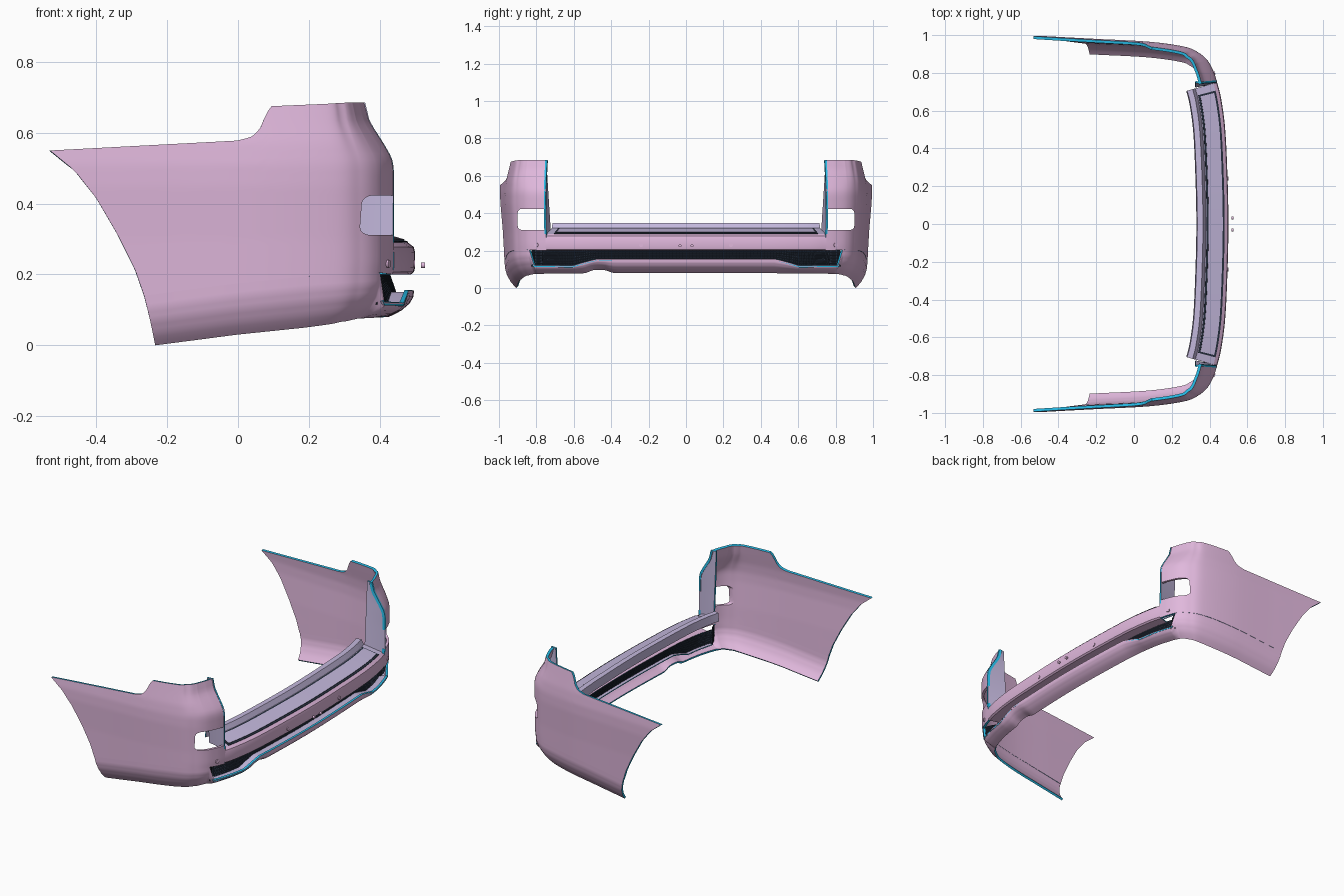
import bpy, math
from mathutils import Vector

if "Cube" in bpy.data.objects:
    bpy.data.objects.remove(bpy.data.objects["Cube"])

def material(name, rgb):
    m = bpy.data.materials.new(name)
    m.diffuse_color = (*rgb, 1)
    m.use_nodes = True
    m.node_tree.nodes["Principled BSDF"].inputs["Base Color"].default_value = m.diffuse_color
    return m

PINK = material("pink", (0.75, 0.48, 0.72))
LILAC = material("lilac", (0.55, 0.48, 0.72))
DARK = material("dark", (0.02, 0.03, 0.05))
BLUE = material("blue_edge", (0.02, 0.5, 0.8))

# Plan outline (x, y) from the middle of the bumper round to the wheel arch
PLAN = [(.50, 0), (.495, .25), (.483, .50), (.462, .66), (.44, .75), (.42, .81), (.39, .865),
        (.345, .905), (.27, .938), (.08, .965), (-.2, .98), (-.39, .99), (-.53, .998)]
N = len(PLAN) - 1

def interp(x, pts):
    if x <= pts[0][0]:
        return pts[0][1]
    for (a, p), (b, q) in zip(pts, pts[1:]):
        if x <= b:
            return p + (q - p) * (x - a) / (b - a)
    return pts[-1][1]

def knot(i):
    if i < 0:
        return Vector((PLAN[-i][0], -PLAN[-i][1]))
    if i > N:
        return 2 * Vector(PLAN[N]) - Vector(PLAN[N - 1])
    return Vector(PLAN[i])

def path(s):
    if s < 0:
        p = path(-s)
        return Vector((p.x, -p.y))
    i = min(int(s), N - 1)
    t = s - i
    a, b, c, d = (knot(i + k) for k in (-1, 0, 1, 2))
    return 0.5 * (2*b + (c - a)*t + (2*a - 5*b + 4*c - d)*t*t + (3*b - a - 3*c + d)*t**3)

def inset(s, z, rear, side=None):
    """Point on the plan outline moved inwards, at height z."""
    side = rear if side is None else side
    e = 0.01
    t = (path(min(s + e, N)) - path(s - e)).normalized()
    p = path(s)
    return Vector((p.x - t.y * rear, p.y + t.x * side, z))

def s_at_x(x):
    lo, hi = 4.0, float(N)
    for _ in range(30):
        mid = (lo + hi) / 2
        lo, hi = (mid, hi) if path(mid).x > x else (lo, mid)
    return lo

def finish(ob):
    bpy.ops.object.select_all(action='DESELECT')
    bpy.context.view_layer.objects.active = ob
    ob.select_set(True)
    bpy.ops.object.convert(target='MESH')
    bpy.ops.object.shade_smooth_by_angle(angle=math.radians(35))

def sheet(name, f, us, vs, mat, thick=0.0, cutter=None, mirror=False, ribs=0.0, rim=BLUE):
    """Grid surface f(u, v), thickened inwards with a coloured rim."""
    verts = [f(u, v) for u in us for v in vs]
    m = len(vs)
    faces = [(i*m + j, (i+1)*m + j, (i+1)*m + j+1, i*m + j+1)
             for i in range(len(us) - 1) for j in range(m - 1)]
    me = bpy.data.meshes.new(name)
    me.from_pydata(verts, [], faces)
    me.materials.append(mat)
    me.materials.append(rim)
    ob = bpy.data.objects.new(name, me)
    bpy.context.collection.objects.link(ob)
    if thick:
        mod = ob.modifiers.new("shell", 'SOLIDIFY')
        mod.thickness = thick
        mod.material_offset_rim = 1
    if cutter:
        mod = ob.modifiers.new("opening", 'BOOLEAN')
        mod.operation, mod.solver, mod.object = 'DIFFERENCE', 'EXACT', cutter
    if ribs:
        mod = ob.modifiers.new("ribs", 'WIREFRAME')
        mod.thickness, mod.use_replace = ribs, False
    if mirror:
        mod = ob.modifiers.new("mirror", 'MIRROR')
        mod.use_axis = (False, True, False)
    finish(ob)
    return ob

def steps(a, b, n):
    return [a + (b - a) * i / n for i in range(n + 1)]

# Side panels with wheel-arch edge, raised corner pillar and lamp opening
bpy.ops.mesh.primitive_cube_add(size=1, location=(.45, .795, .367))
cutter = bpy.context.object
cutter.name, cutter.hide_render = "lamp_cutter", True
cutter.scale = (.4, .21, .112)
bpy.ops.object.transform_apply(location=False, rotation=False, scale=True)
bev = cutter.modifiers.new("round", 'BEVEL')
bev.width, bev.segments = .022, 4

CREASE = [(-.265, .14), (0, .175), (.2, .195), (.4, .205), (.44, .2)]
TOP = [(-.53, .55), (0, .578), (.04, .588), (.065, .608), (.085, .65), (.1, .675), (.35, .685)]
ARCH = [(0, -.265), (.17, -.29), (.41, -.34), (.66, -.40), (.85, -.46), (1, -.53)]
REAR_IN = [(.2, .003), (.23, 0), (.5, 0), (.53, .006), (.57, .03), (.63, .07), (.685, .085)]
SIDE_IN = [(.14, .013), (.3, .008), (.45, 0), (.51, 0), (.57, .006), (.685, .028)]
arch_s = {}

def side(u, v):
    if v not in arch_s:
        arch_s[v] = s_at_x(interp(v, ARCH))
    s = 4 + (arch_s[v] - 4) * u
    x = path(s).x
    lo, hi = interp(x, CREASE), interp(x, TOP)
    z = lo + (hi - lo) * v
    return inset(s, z, interp(z, REAR_IN), interp(z, SIDE_IN))

sheet("side_panel", side, steps(0, 1, 160), steps(0, 1, 30), PINK, .015, cutter, True)
bpy.data.objects.remove(cutter)

# Inner return of the corner pillars
def pillar(u, v):
    z = .29 + .395 * v
    front = inset(4, z, interp(z, REAR_IN), interp(z, SIDE_IN))
    return front.lerp(Vector((.325, .722 + .025 * v, z)), 1 - u)

sheet("pillar_return", pillar, steps(0, 1, 4), steps(0, 1, 16), LILAC, .01, mirror=True)

# Rear bar with step ledge and back lip
BAR = [(.07, .2), (.012, .2), (.003, .207), (0, .22), (0, .262), (.004, .278), (.02, .29),
       (.12, .32), (.135, .348), (.165, .348), (.17, .30)]
sheet("rear_bar", lambda s, k: inset(s, BAR[k][1], BAR[k][0]), steps(-4, 4, 64), range(7), PINK, .006)
sheet("step_ledge", lambda s, k: inset(s, BAR[k][1], BAR[k][0]), steps(-4, 4, 64), range(6, 11), LILAC, .006)

# Tread pad on the ledge with a dark border
def pad(lift):
    return lambda s, d: inset(s, .284 + .3 * d + lift, d)

sheet("pad_border", pad(.003), steps(-3.5, 3.5, 56), [.02, .115], DARK, .003, rim=DARK)
sheet("step_pad", pad(.006), steps(-3.38, 3.38, 56), [.03, .105], LILAC, .003, rim=DARK)

# Lower panel: side skirts joined by the rear lip, with a tailpipe notch
BOTTOM = [(-.23, 0), (0, .03), (.2, .05), (.4, .075), (.5, .08)]
LIP = [(0, .155), (1.9, .155), (2.6, .12), (5.15, .122), (5.6, .205)]
LOW_IN = [(0, .075), (.12, .055), (.25, .038), (.5, .016), (.75, .005), (1, .003)]

def lip_top(s):
    return interp(abs(s), LIP) if abs(s) < 5.6 else interp(path(s).x, CREASE)

def lower(u, v):
    s = u * s_at_x(-.23 - .035 * v)
    p = path(s)
    lo = interp(p.x, BOTTOM) + .018 * math.exp(-((p.y + .47) / .06) ** 4)
    d = interp(v, LOW_IN)
    return inset(s, lo + (lip_top(s) - lo) * v, d, d * .85 + .011)

sheet("lower_panel", lower, steps(-1, 1, 240), steps(0, 1, 12), PINK, .012)

# Return of the lip running back to the grille
GRILLE_IN = [(0, .075), (4.6, .07), (5.4, .02)]
sheet("lip_return", lambda s, v: inset(s, lip_top(s) - .004, .004 + (interp(abs(s), GRILLE_IN) - .004) * v),
      steps(-5.2, 5.2, 104), [0, 1], LILAC, .005)

# Dark ribbed grille behind the opening
GRILLE_LOW = [(1.9, .148), (2.6, .115)]

def grille(s, v):
    lo = interp(abs(s), GRILLE_LOW)
    return inset(s, lo + (.206 - lo) * v, interp(abs(s), GRILLE_IN) - .02 * (1 - v) * (abs(s) < 4.6))

sheet("grille", grille, steps(-5.4, 5.4, 150), steps(0, 1, 6), DARK, ribs=.005)

# Parking sensors and two small studs
def stud(name, loc, direction, r, depth):
    bpy.ops.mesh.primitive_cylinder_add(vertices=20, radius=r, depth=depth, location=loc,
                                        rotation=direction.to_track_quat('Z', 'Y').to_euler())
    ob = bpy.context.object
    ob.name = name
    ob.data.materials.append(PINK)
    finish(ob)

for sign in (-1, 1):
    for s in (.96, 4.83):
        p = inset(sign * s, .23, 0)
        stud("parking_sensor", p, (p - inset(sign * s, .23, .1)).normalized(), .011, .008)
    stud("small_stud", Vector((.522, sign * .032, .226)), Vector((1, 0, 0)), .008, .011)
